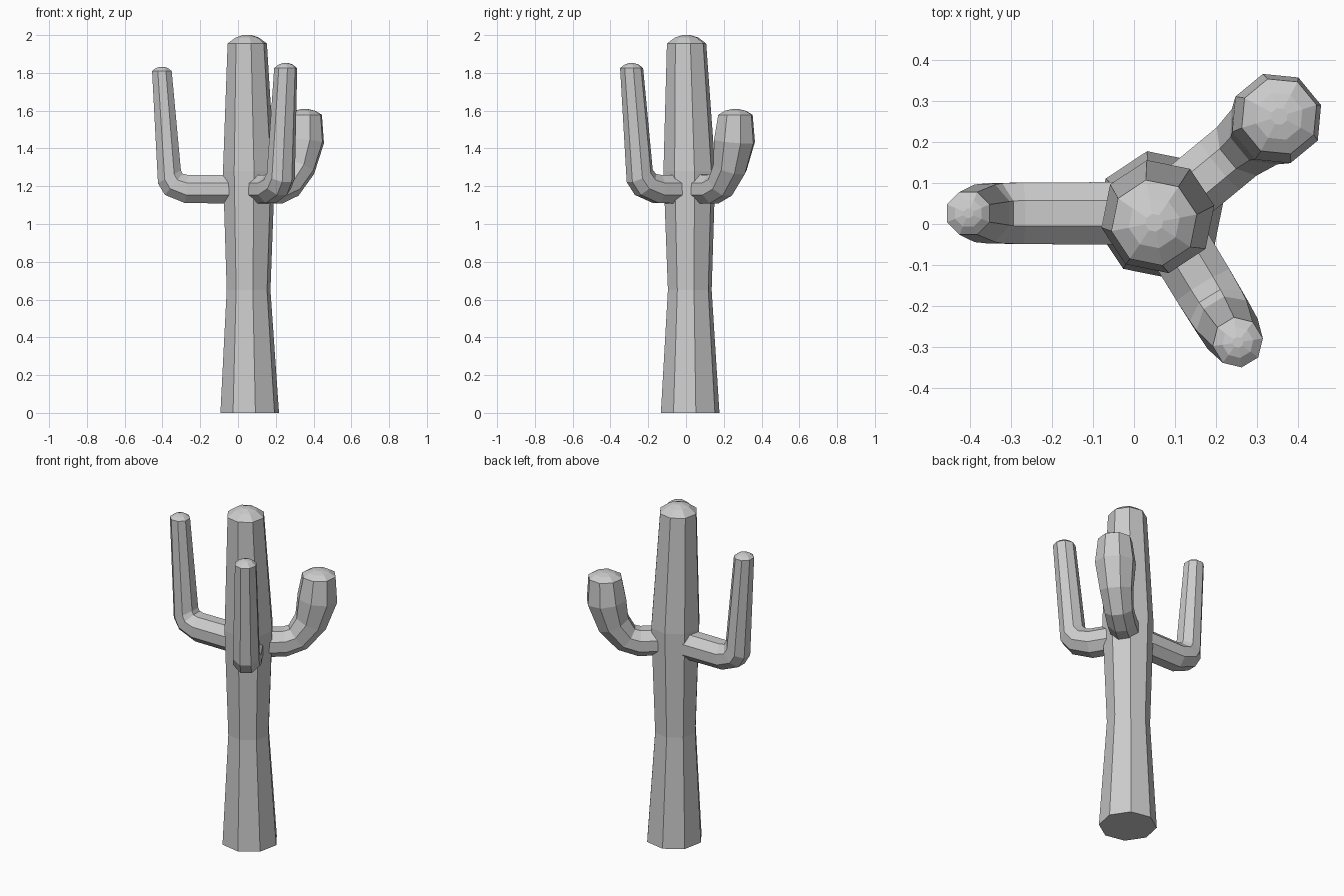
import bpy
import bmesh
from math import sin, cos, pi, radians
from mathutils import Vector

if "Cube" in bpy.data.objects:
    bpy.data.objects.remove(bpy.data.objects["Cube"])

SIDES = 8


def loft(name, rings, phase):
    """Skin 8-sided rings of (centre, axis_a, axis_b, radius), closed at both ends."""
    bm = bmesh.new()
    loops = []
    for c, a, b, r in rings:
        loops.append([bm.verts.new(c + r * (a * cos(phase + 2 * pi * i / SIDES)
                                            + b * sin(phase + 2 * pi * i / SIDES)))
                      for i in range(SIDES)])
    for lo, hi in zip(loops, loops[1:]):
        for i in range(SIDES):
            j = (i + 1) % SIDES
            bm.faces.new((lo[i], lo[j], hi[j], hi[i]))
    bm.faces.new(loops[0][::-1])
    bm.faces.new(loops[-1])
    bmesh.ops.recalc_face_normals(bm, faces=bm.faces)
    mesh = bpy.data.meshes.new(name)
    bm.to_mesh(mesh)
    bm.free()
    obj = bpy.data.objects.new(name, mesh)
    bpy.context.collection.objects.link(obj)
    return obj


def arm(name, start, angle, path, cap):
    """Bent arm. path: (distance out, height, tilt in degrees, half width across flats)."""
    out = Vector((cos(radians(angle)), sin(radians(angle)), 0))
    up = Vector((0, 0, 1))
    side = up.cross(out)
    # rounded tip
    d, z, t, r = path[-1]
    path = path + [(d, z + cap * 0.7, 90, r * 0.62), (d, z + cap, 90, r * 0.22)]
    rings = []
    for d, z, t, r in path:
        t = radians(t)
        c = Vector((start[0], start[1], 0)) + out * d + up * z
        rings.append((c, side, up * cos(t) - out * sin(t), r / cos(pi / 8)))
    return loft(name, rings, pi / 8)


# Trunk with a waist, a shoulder and a rounded top
X, Y = Vector((1, 0, 0)), Vector((0, 1, 0))
profile = [(0.062, 0.022, 0, 0.158), (0.056, 0.02, 0.65, 0.118),
           (0.058, 0.018, 1.28, 0.14), (0.049, 0.003, 1.955, 0.106),
           (0.049, 0.003, 1.987, 0.063), (0.049, 0.003, 2.0, 0.022)]
loft("trunk", [(Vector((x, y, z)), X, Y, r) for x, y, z, r in profile], radians(11))

# Long slim arm on the left
arm("left_arm", (0.05, 0.026), 180,
    [(0.03, 1.185, 0, 0.076), (0.322, 1.185, 6, 0.075), (0.39, 1.21, 40, 0.073),
     (0.413, 1.25, 60, 0.07), (0.453, 1.81, 90, 0.052)], 0.022)

# Slim arm at the front right
arm("front_arm", (0.066, 0.02), -58.8,
    [(0.03, 1.185, 0, 0.076), (0.20, 1.185, 6, 0.075), (0.275, 1.21, 40, 0.073),
     (0.31, 1.255, 62, 0.071), (0.36, 1.825, 90, 0.057)], 0.027)

# Short arm with a swollen end at the back right
arm("back_arm", (0.06, 0.02), 39.5,
    [(0.03, 1.185, 0, 0.076), (0.195, 1.185, 6, 0.076), (0.265, 1.21, 38, 0.076),
     (0.335, 1.30, 66, 0.087), (0.372, 1.44, 83, 0.105), (0.38, 1.578, 90, 0.088)], 0.03)
